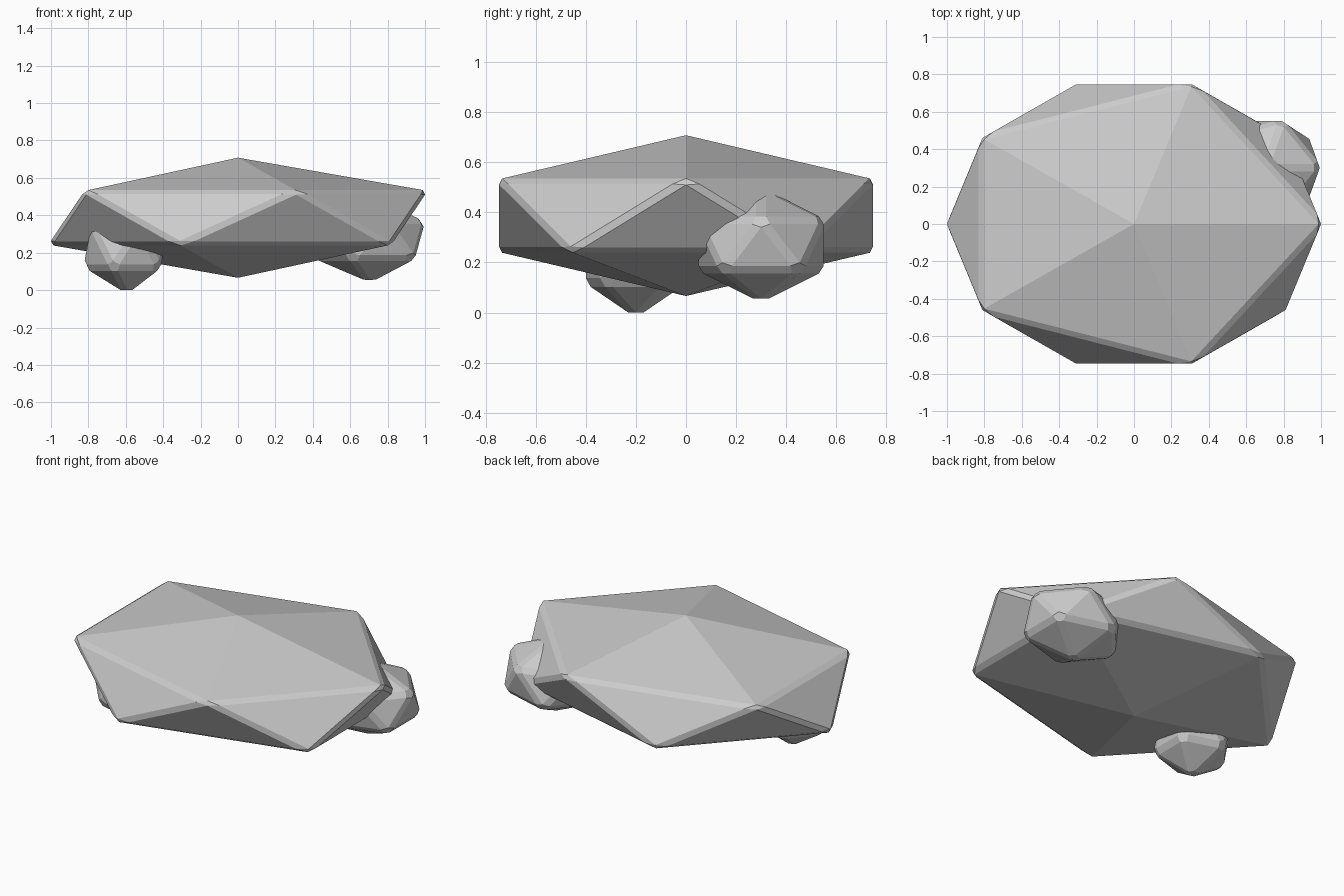
import bpy, bmesh, math
from mathutils import Vector

if "Cube" in bpy.data.objects:
    bpy.data.objects.remove(bpy.data.objects["Cube"])


def rock(name, center, half, bevel):
    """Flattened icosahedron with chamfered sharp edges, fitted to half-extents."""
    bm = bmesh.new()
    bmesh.ops.create_icosphere(bm, subdivisions=1, radius=1)

    def fit():
        for i in range(3):
            m = max(abs(v.co[i]) for v in bm.verts)
            for v in bm.verts:
                v.co[i] *= half[i] / m

    fit()
    bm.normal_update()
    sharp = [e for e in bm.edges if e.calc_face_angle(0) > math.radians(30)]
    bmesh.ops.bevel(bm, geom=sharp, offset=bevel, offset_type='OFFSET',
                    segments=1, profile=0.5, affect='EDGES', clamp_overlap=True)
    fit()
    bmesh.ops.recalc_face_normals(bm, faces=bm.faces[:])
    me = bpy.data.meshes.new(name)
    bm.to_mesh(me)
    bm.free()
    ob = bpy.data.objects.new(name, me)
    ob.location = Vector(center)
    bpy.context.collection.objects.link(ob)
    return ob


# Large flat boulder
rock("main_boulder", (0, 0, 0.387), (1.0, 0.746, 0.321), 0.02)
# Small stones tucked under the rim
rock("front_left_stone", (-0.6, -0.2, 0.23), (0.22, 0.2, 0.23), 0.02)
rock("back_right_stone", (0.7, 0.3, 0.27), (0.293, 0.25, 0.215), 0.02)
